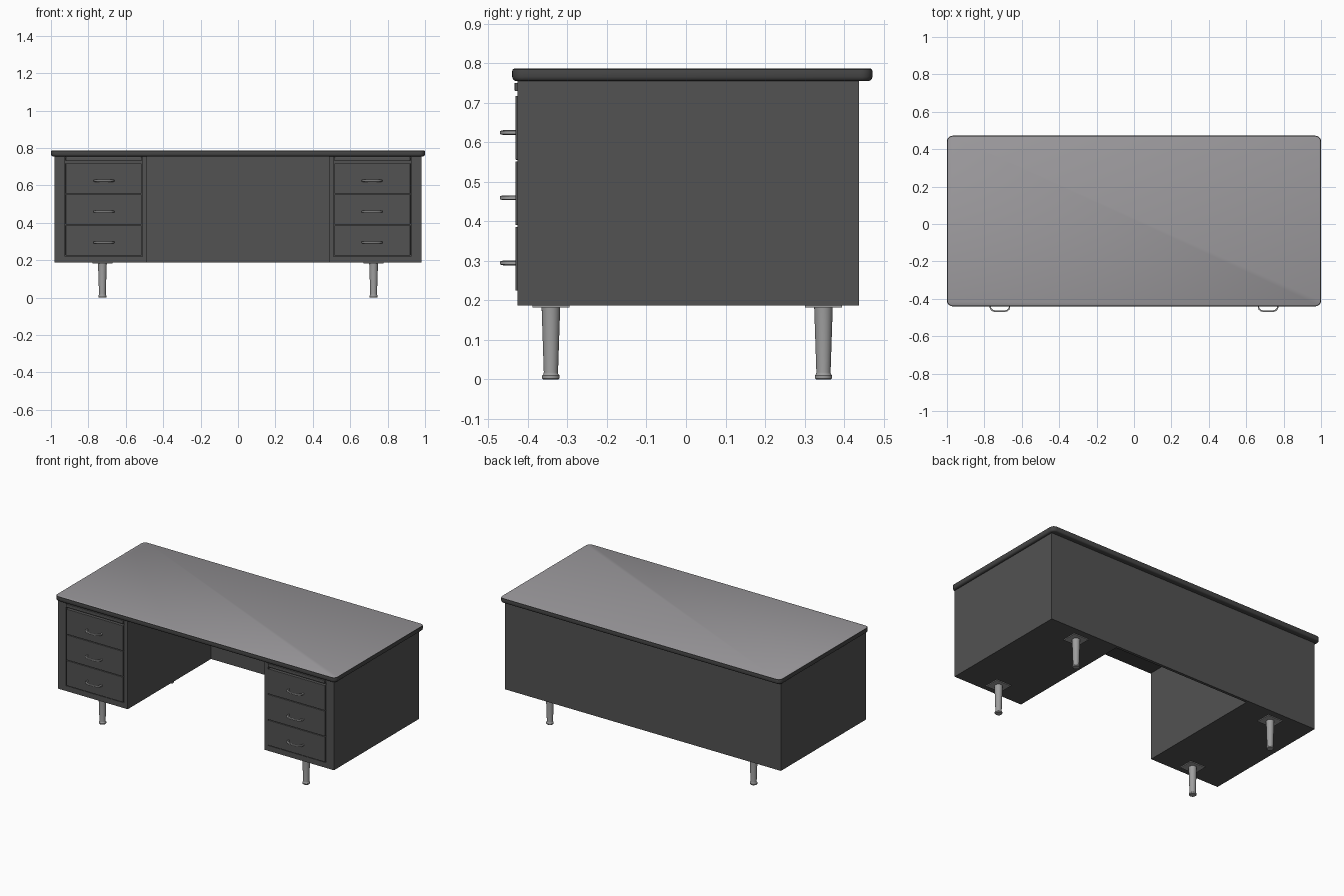
import bpy, bmesh, math
from mathutils import Vector

if "Cube" in bpy.data.objects:
    bpy.data.objects.remove(bpy.data.objects["Cube"])


def material(name, rgb):
    m = bpy.data.materials.new(name)
    m.diffuse_color = (*rgb, 1)
    m.use_nodes = True
    m.node_tree.nodes["Principled BSDF"].inputs["Base Color"].default_value = m.diffuse_color
    return m


BODY = material("charcoal paint", (0.085, 0.085, 0.085))
RIM = material("dark rubber edging", (0.06, 0.06, 0.06))
TOP = material("grey linoleum", (0.33, 0.32, 0.335))
METAL = material("brushed metal", (0.34, 0.34, 0.34))


def finish(name, bm, *mats, smooth=False):
    bmesh.ops.recalc_face_normals(bm, faces=bm.faces)
    me = bpy.data.meshes.new(name)
    bm.to_mesh(me)
    bm.free()
    for m in mats:
        me.materials.append(m)
    ob = bpy.data.objects.new(name, me)
    bpy.context.collection.objects.link(ob)
    if smooth:
        bpy.context.view_layer.objects.active = ob
        ob.select_set(True)
        bpy.ops.object.shade_smooth_by_angle(angle=math.radians(35))
        ob.select_set(False)
    return ob


def cube(bm, x0, x1, y0, y1, z0, z1):
    vs = bmesh.ops.create_cube(bm, size=1)["verts"]
    for v in vs:
        v.co = Vector(((x0 + x1) / 2 + v.co.x * (x1 - x0),
                       (y0 + y1) / 2 + v.co.y * (y1 - y0),
                       (z0 + z1) / 2 + v.co.z * (z1 - z0)))


def box(name, x0, x1, y0, y1, z0, z1, mat, bevel=0.0):
    bm = bmesh.new()
    cube(bm, x0, x1, y0, y1, z0, z1)
    if bevel:
        bmesh.ops.bevel(bm, geom=bm.edges[:], offset=bevel, segments=2,
                        profile=0.5, affect='EDGES')
    return finish(name, bm, mat)


def loft(bm, rings):
    loops = [[bm.verts.new(p) for p in r] for r in rings]
    for a, b in zip(loops, loops[1:]):
        for i in range(len(a)):
            j = (i + 1) % len(a)
            bm.faces.new((a[i], a[j], b[j], b[i]))
    bm.faces.new(loops[0])
    bm.faces.new(loops[-1])


# desktop: rounded rectangle with a rolled edge
def rounded_rect(inset, z, hx=1.0, hy=0.456, cy=0.016, r=0.03):
    pts = []
    for k, (sx, sy) in enumerate(((1, 1), (-1, 1), (-1, -1), (1, -1))):
        for i in range(7):
            a = math.radians(90 * k + 15 * i)
            q = r - inset
            pts.append((sx * (hx - r) + q * math.cos(a),
                        cy + sy * (hy - r) + q * math.sin(a), z))
    return pts


bm = bmesh.new()
loft(bm, [rounded_rect(i, z) for i, z in (
    (0.012, 0.755), (0.006, 0.7565), (0.002, 0.760), (0, 0.766),
    (0, 0.781), (0.0015, 0.785), (0.005, 0.787))])
for f in bm.faces:
    f.normal_update()
    if len(f.verts) > 4 and f.calc_center_median().z > 0.78:
        f.material_index = 1
finish("desktop", bm, RIM, TOP, smooth=True)

# modesty panel closing the back of the kneehole
box("back_panel", -0.486, 0.486, 0.42, 0.438, 0.187, 0.756, BODY)

for side, s in (("left", -1), ("right", 1)):
    # pedestal cabinet with a recessed drawer opening in its front
    xa, xb = sorted((s * 0.486, s * 0.982))
    xi, xo = sorted((s * 0.511, s * 0.926))
    bm = bmesh.new()
    cube(bm, xa, xb, -0.427, 0.438, 0.187, 0.756)
    bm.normal_update()
    front = min(bm.faces, key=lambda f: f.calc_center_median().y)
    bmesh.ops.inset_region(bm, faces=[front], thickness=0.01)
    for v in front.verts:
        v.co.x = xi if v.co.x < (xa + xb) / 2 else xo
        v.co.z = 0.221 if v.co.z < 0.4 else 0.753
    new = bmesh.ops.extrude_discrete_faces(bm, faces=[front])["faces"][0]
    for v in new.verts:
        v.co.y += 0.02
    finish(side + "_pedestal", bm, BODY)

    # pull-out writing board above the drawers
    box(side + "_writing_board", xi + 0.005, xo - 0.005, -0.434, -0.41,
        0.730, 0.751, BODY, 0.002)

    for n in range(3):
        # drawer front
        z0 = 0.225 + n * 0.1655
        box(f"{side}_drawer_{n + 1}", xi + 0.005, xo - 0.005, -0.432, -0.41,
            z0, z0 + 0.1615, BODY, 0.002)
        # bow handle: flat bar swept through a bracket shape
        zc = 0.295 + n * 0.165
        outer = [(0.056, -0.428), (0.055, -0.447), (0.050, -0.459),
                 (0.040, -0.467), (0.022, -0.471)]
        inner = [(0.049, -0.428), (0.048, -0.445), (0.043, -0.454),
                 (0.035, -0.460), (0.020, -0.463)]
        outer += [(-x, y) for x, y in reversed(outer)]
        inner += [(-x, y) for x, y in reversed(inner)]
        bm = bmesh.new()
        rings = []
        for (ox, oy), (ix, iy) in zip(outer, inner):
            c = s * 0.717
            rings.append([(c + ox, oy, zc - 0.004), (c + ox, oy, zc + 0.004),
                          (c + ix, iy, zc + 0.006), (c + ix, iy, zc - 0.006)])
        loft(bm, rings)
        finish(f"{side}_handle_{n + 1}", bm, METAL, smooth=True)

    for end, y in (("front", -0.342), ("back", 0.348)):
        # mounting plate and tapered leg with a glide foot
        cx = s * 0.725
        box(f"{side}_{end}_leg_plate", cx - 0.053, cx + 0.053,
            y - 0.047, y + 0.047, 0.182, 0.188, METAL)
        bm = bmesh.new()
        loft(bm, [[(cx + r * math.cos(i * math.tau / 24),
                    y + r * math.sin(i * math.tau / 24), z)
                   for i in range(24)]
                  for r, z in ((0.019, 0), (0.022, 0.003), (0.022, 0.010),
                               (0.0185, 0.014), (0.018, 0.018),
                               (0.0235, 0.183))])
        finish(f"{side}_{end}_leg", bm, METAL, smooth=True)
